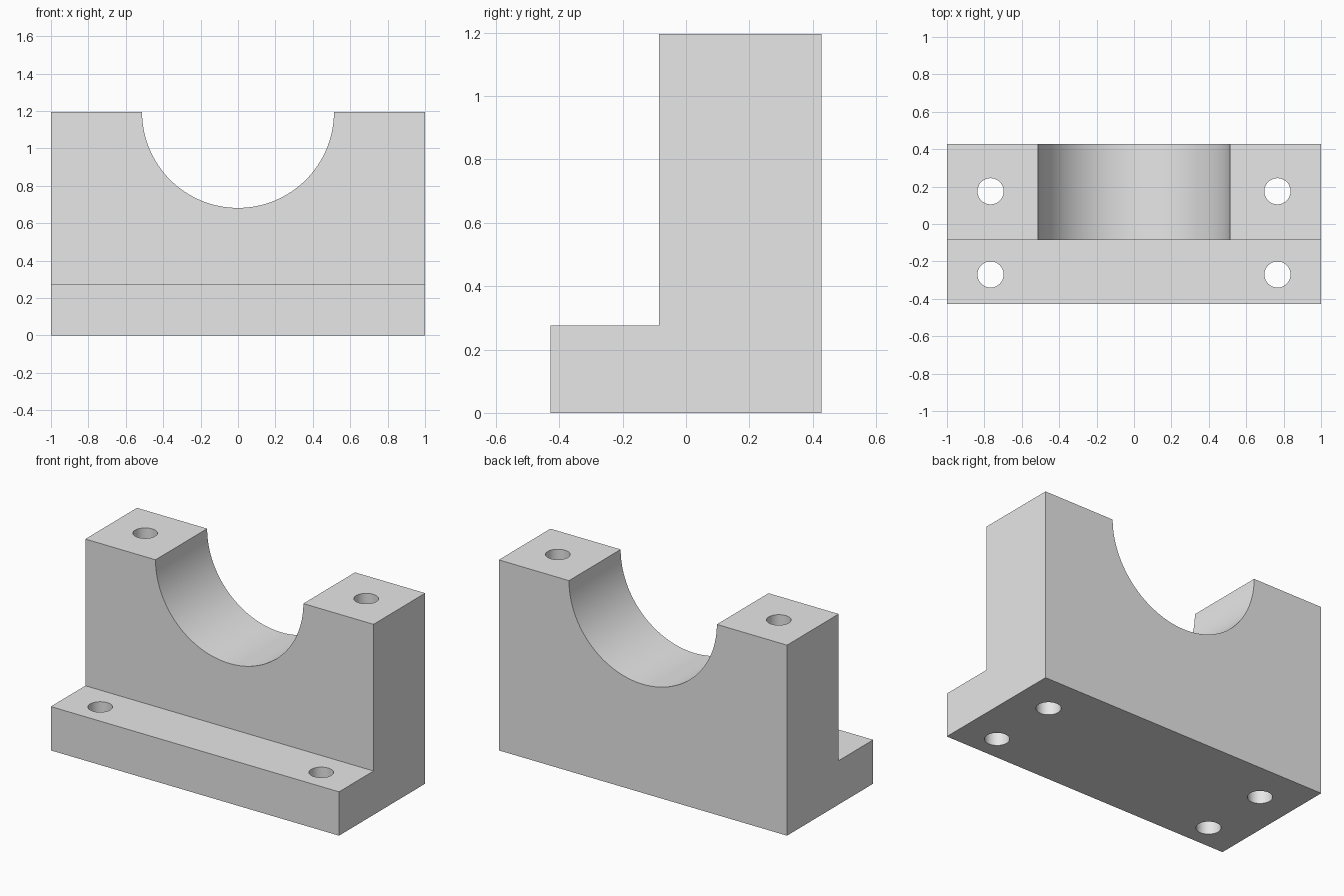
import bpy, bmesh
from math import radians

cube = bpy.data.objects.get("Cube")
if cube:
    bpy.data.objects.remove(cube, do_unlink=True)

WIDTH, DEPTH, HEIGHT = 2.0, 0.854, 1.195
STEP_Y, STEP_Z = -0.085, 0.275
BORE_RADIUS, HOLE_RADIUS = 0.513, 0.07
HOLE_X, HOLE_YS = 0.767, (-0.27, 0.175)

# Plain grey material
GREY = (0.8, 0.8, 0.8, 1)
grey = bpy.data.materials.new("light_grey")
grey.use_nodes = True
grey.diffuse_color = GREY
grey.node_tree.nodes["Principled BSDF"].inputs["Base Color"].default_value = GREY

# L-shaped block: side profile extruded along the width
front, back = -DEPTH / 2, DEPTH / 2
profile = [(front, 0), (back, 0), (back, HEIGHT),
           (STEP_Y, HEIGHT), (STEP_Y, STEP_Z), (front, STEP_Z)]
bm = bmesh.new()
face = bm.faces.new([bm.verts.new((-WIDTH / 2, y, z)) for y, z in profile])
side = bmesh.ops.extrude_face_region(bm, geom=[face])["geom"]
bmesh.ops.translate(bm, vec=(WIDTH, 0, 0),
                    verts=[v for v in side if isinstance(v, bmesh.types.BMVert)])
bmesh.ops.recalc_face_normals(bm, faces=bm.faces)
mesh = bpy.data.meshes.new("bearing_block")
bm.to_mesh(mesh)
bm.free()
mesh.materials.append(grey)
block = bpy.data.objects.new("bearing_block", mesh)
bpy.context.collection.objects.link(block)


def drill(name, radius, length, location, sides, rotation=(0, 0, 0)):
    """Cut a round hole through the block."""
    bpy.ops.mesh.primitive_cylinder_add(vertices=sides, radius=radius, depth=length,
                                        location=location, rotation=rotation)
    cutter = bpy.context.object
    cutter.name = name
    cutter.hide_render = True
    cutter.data.materials.append(grey)
    cut = block.modifiers.new(name, 'BOOLEAN')
    cut.operation = 'DIFFERENCE'
    cut.solver = 'EXACT'
    cut.object = cutter
    bpy.ops.object.select_all(action='DESELECT')
    block.select_set(True)
    bpy.context.view_layer.objects.active = block
    bpy.ops.object.modifier_apply(modifier=cut.name)
    bpy.data.objects.remove(cutter, do_unlink=True)


# Half-round bearing seat, open at the top
drill("bearing_seat", BORE_RADIUS, 2, (0, 0, HEIGHT), 128, (radians(90), 0, 0))

# Four vertical bolt holes
for x in (-HOLE_X, HOLE_X):
    for y in HOLE_YS:
        drill("bolt_hole", HOLE_RADIUS, 4, (x, y, 0), 48)

bpy.ops.object.shade_smooth_by_angle(angle=radians(30))
